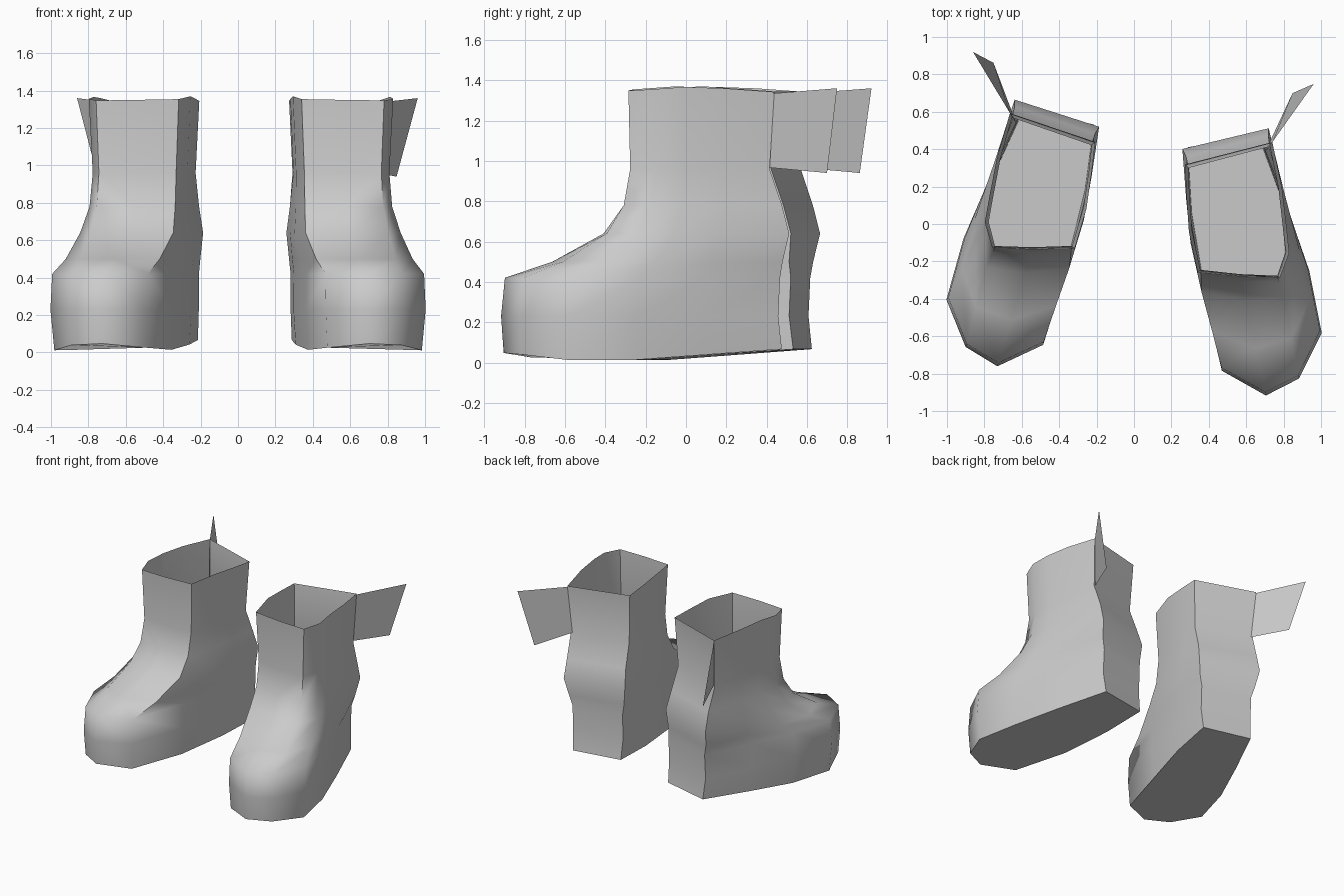
import bpy
import bmesh
import math
from mathutils import Matrix, Vector

cube = bpy.data.objects.get("Cube")
if cube:
    bpy.data.objects.remove(cube, do_unlink=True)

# Single grey leather colour
leather = bpy.data.materials.new("grey leather")
leather.use_nodes = True
leather.diffuse_color = (0.6, 0.6, 0.6, 1)
leather.node_tree.nodes["Principled BSDF"].inputs["Base Color"].default_value = (0.6, 0.6, 0.6, 1)

# Outlines in plan, from the inner heel round the outside to the toe and back
FOOT = [(-.2, .43), (.2, .43), (.28, .05), (.34, -.31), (.35, -.65),
        (.19, -.87), (0, -.93), (-.21, -.76), (-.24, -.3), (-.24, .1)]
SHAFT = [(-.22, .36), (.26, .4), (.27, .15), (.26, -.05), (.25, -.2),
         (.18, -.32), (-.03, -.28), (-.25, -.22), (-.26, 0), (-.24, .2)]

# Rings: height, blend from foot to shaft, width scale, heel shift
RINGS = [(0, .02, .95, .02), (.23, 0, 1, 0), (.42, .03, .99, .01),
         (.5, .4, 1, .03), (.64, .8, 1.02, .07), (.78, .96, .95, .04),
         (.96, 1.02, .93, -.02), (1.37, 1, 1, 0)]


def sole_lift(y):
    # Flat under the ball, rising toward heel and toe tip
    return .07 * max(0, y + .5) + .13 * max(0, -.55 - y)


def place(bm, name, side, spot, angle):
    bmesh.ops.transform(bm, matrix=Matrix.Diagonal((side, 1, 1, 1)), verts=bm.verts)
    if side < 0:
        bmesh.ops.reverse_faces(bm, faces=bm.faces)
    mesh = bpy.data.meshes.new(name)
    bm.to_mesh(mesh)
    bm.free()
    mesh.materials.append(leather)
    obj = bpy.data.objects.new(name, mesh)
    obj.location = spot
    obj.rotation_euler.z = side * math.radians(angle)
    bpy.context.collection.objects.link(obj)
    bpy.ops.object.select_all(action='DESELECT')
    obj.select_set(True)
    bpy.context.view_layer.objects.active = obj
    bpy.ops.object.shade_smooth_by_angle(angle=math.radians(65))


def boot_shell():
    bm = bmesh.new()
    loops = []
    for level, (z, blend, width, heel) in enumerate(RINGS):
        loop = []
        for i, (a, b) in enumerate(zip(FOOT, SHAFT)):
            p = Vector(a).lerp(Vector(b), blend)
            y = p.y + (heel if i < 2 else 0)
            lift = 0
            if level == 0:
                lift = sole_lift(y)
            elif level == len(RINGS) - 1:
                lift = -.07 * abs(y)
            loop.append(bm.verts.new((p.x * width, y, z + lift)))
        loops.append(loop)
    # Walls, open at the top
    n = len(FOOT)
    for low, high in zip(loops, loops[1:]):
        for i in range(n):
            j = (i + 1) % n
            bm.faces.new((low[j], low[i], high[i], high[j]))
    # Sole
    bm.faces.new(loops[0])
    return bm


def pull_tab():
    bm = bmesh.new()
    corners = [(.26, .4, 1.335), (.21, .35, .97), (.41, .64, .94), (.53, .67, 1.36)]
    bm.faces.new([bm.verts.new(c) for c in corners])
    return bm


for label, side, spot, angle in (("left", 1, (.55, 0, 0), 9.6),
                                 ("right", -1, (-.507, .142, 0), 13.9)):
    place(boot_shell(), label + "_boot", side, spot, angle)
    place(pull_tab(), label + "_pull_tab", side, spot, angle)
